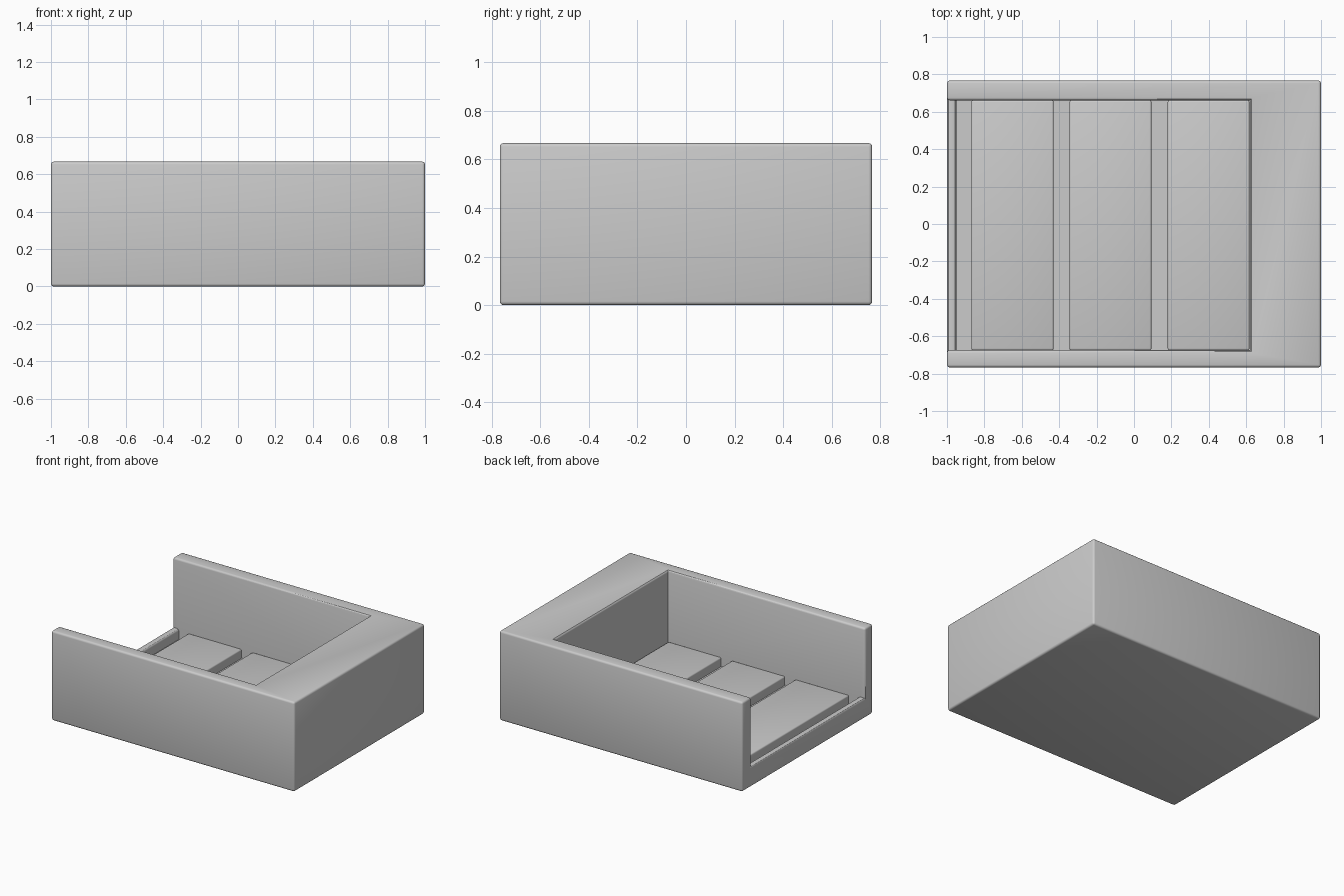
import bpy, bmesh

if "Cube" in bpy.data.objects:
    bpy.data.objects.remove(bpy.data.objects["Cube"])

Y_IN = (-0.675, 0.661)   # inner faces of the two side walls


def bevel_convex(bm, width):
    edges = [e for e in bm.edges if len(e.link_faces) == 2
             and e.is_convex and e.calc_face_angle(0) > 0.5]
    bmesh.ops.bevel(bm, geom=edges, offset=width, segments=3, profile=0.5,
                    affect='EDGES', clamp_overlap=True)


def prism(name, profile, y0, y1, bevel=0.0):
    """Extrude an x-z profile along y."""
    bm = bmesh.new()
    face = bm.faces.new([bm.verts.new((x, y0, z)) for x, z in profile])
    ext = bmesh.ops.extrude_face_region(bm, geom=[face])["geom"]
    bmesh.ops.translate(bm, vec=(0, y1 - y0, 0),
                        verts=[v for v in ext if isinstance(v, bmesh.types.BMVert)])
    bmesh.ops.recalc_face_normals(bm, faces=bm.faces)
    if bevel:
        bevel_convex(bm, bevel)
    me = bpy.data.meshes.new(name)
    bm.to_mesh(me)
    bm.free()
    ob = bpy.data.objects.new(name, me)
    bpy.context.collection.objects.link(ob)
    return ob


def rect(x0, x1, z0, z1):
    return [(x0, z0), (x1, z0), (x1, z1), (x0, z1)]


def smooth(ob):
    bpy.ops.object.select_all(action='DESELECT')
    ob.select_set(True)
    bpy.context.view_layer.objects.active = ob
    bpy.ops.object.shade_smooth_by_angle()


# Frame: solid block with an open-ended well and a low lip at the left
frame = prism("frame", rect(-1, 1, 0, 0.667), -0.767, 0.767)
cutter = prism("well_cutter", [(-1.2, 0.148), (-0.95, 0.148), (-0.95, 0.07),
                               (0.62, 0.07), (0.62, 0.9), (-1.2, 0.9)], *Y_IN)
cutter.hide_render = True
mod = frame.modifiers.new("well", 'BOOLEAN')
mod.operation = 'DIFFERENCE'
mod.solver = 'EXACT'
mod.object = cutter
bpy.context.view_layer.objects.active = frame
bpy.ops.object.modifier_apply(modifier=mod.name)
bpy.data.objects.remove(cutter)

# Rounded outer edges of the frame
bm = bmesh.new()
bm.from_mesh(frame.data)
bevel_convex(bm, 0.015)
bm.to_mesh(frame.data)
bm.free()
smooth(frame)

# Three flat slats across the well floor
for i, (x0, x1) in enumerate([(-0.87, -0.43), (-0.345, 0.093), (0.18, 0.617)]):
    smooth(prism(f"slat_{i + 1}", rect(x0, x1, 0.055, 0.138), *Y_IN, bevel=0.01))
